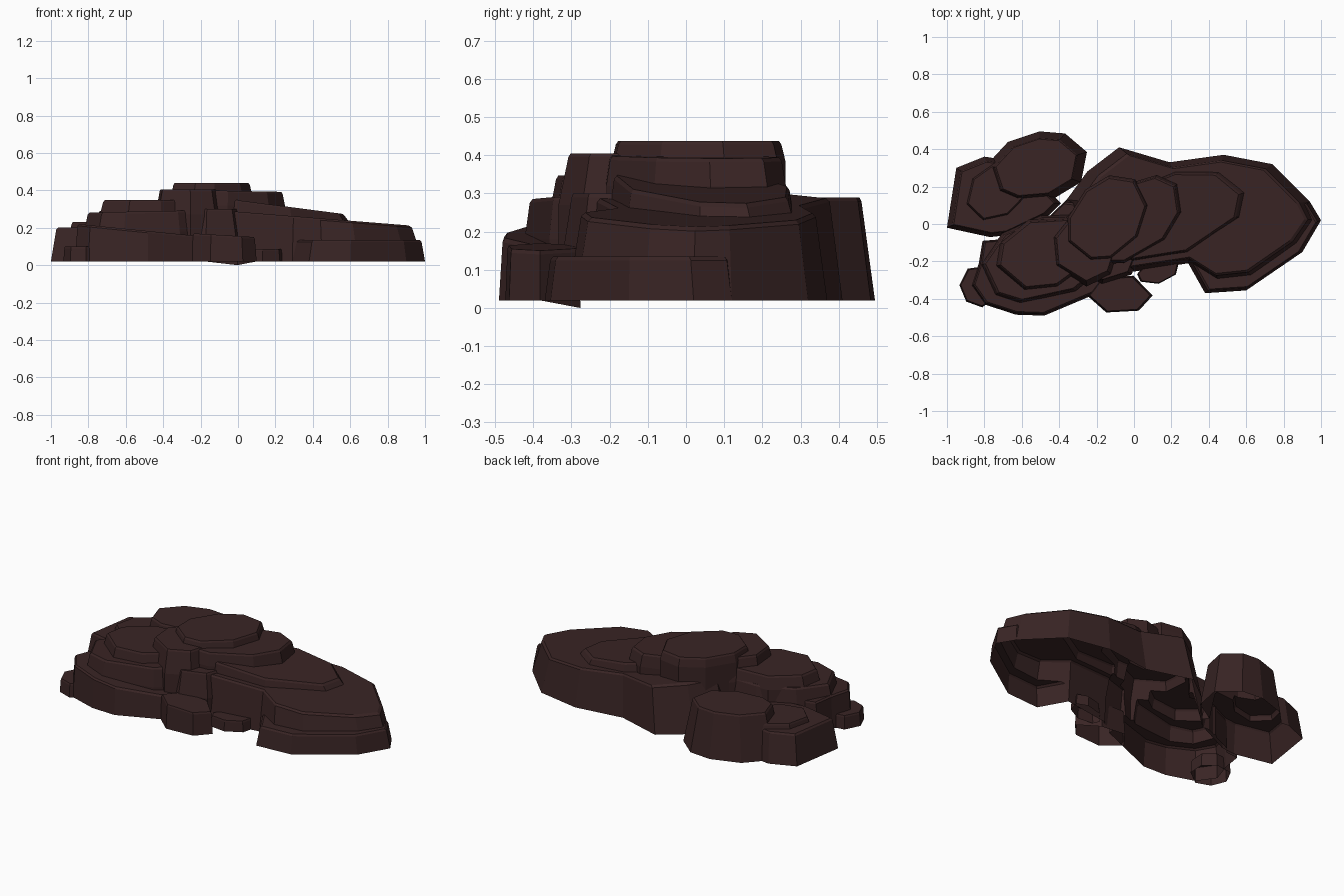
import bpy, bmesh, math, random

if "Cube" in bpy.data.objects:
    bpy.data.objects.remove(bpy.data.objects["Cube"])

random.seed(4)
stone = bpy.data.materials.new("dark brown stone")
stone.diffuse_color = (0.041, 0.0178, 0.0178, 1)
stone.use_nodes = True
stone.node_tree.nodes["Principled BSDF"].inputs["Base Color"].default_value = stone.diffuse_color
GROUND = 0.02
depth = 0.1


def oval(cx, cy, rx, ry, turn=0, n=8, rough=0.03):
    """Irregular n-sided outline, turned by some degrees."""
    t = math.radians(turn)
    pts = []
    for i in range(n):
        a = math.tau * i / n + random.uniform(-.12, .12)
        k = 1.03 + random.uniform(-rough, rough)
        u, v = rx * k * math.cos(a), ry * k * math.sin(a)
        pts.append((cx + u * math.cos(t) - v * math.sin(t), cy + u * math.sin(t) + v * math.cos(t)))
    return pts


def slab(name, outline, foot, top, shrink=0.94, gx=0.0):
    """Closed tapered prism: buried foot, leaning wall, chamfered and tilted top."""
    global depth
    depth += 0.007
    n = len(outline)
    cx = sum(p[0] for p in outline) / n
    cy = sum(p[1] for p in outline) / n
    bm = bmesh.new()

    def ring(s, z, slope):
        return [bm.verts.new((cx + (x - cx) * s, cy + (y - cy) * s, z + slope * (x - cx) * s))
                for x, y in outline]

    rings = [ring(1, -depth, 0), ring(1, foot, 0),
             ring(shrink + 0.015, top - 0.01, gx), ring(shrink - 0.015, top, gx)]
    for a, b in zip(rings, rings[1:]):
        for i in range(n):
            j = (i + 1) % n
            bm.faces.new((a[i], a[j], b[j], b[i]))
    bm.faces.new(rings[0][::-1])
    bm.faces.new(rings[-1])
    bmesh.ops.recalc_face_normals(bm, faces=bm.faces)
    me = bpy.data.meshes.new(name)
    bm.to_mesh(me)
    bm.free()
    ob = bpy.data.objects.new(name, me)
    bpy.context.collection.objects.link(ob)
    return ob


def fuse(name, slabs):
    """Fuse slabs into one shell and cut it open at ground level."""
    base, tools = slabs[0], slabs[1:]
    base.name = name
    for t in tools:
        m = base.modifiers.new("fuse", 'BOOLEAN')
        m.operation, m.solver, m.object = 'UNION', 'EXACT', t
    dg = bpy.context.evaluated_depsgraph_get()
    me = bpy.data.meshes.new_from_object(base.evaluated_get(dg))
    base.modifiers.clear()
    base.data = me
    for t in tools:
        bpy.data.objects.remove(t)
    bm = bmesh.new()
    bm.from_mesh(me)
    bmesh.ops.bisect_plane(bm, geom=bm.verts[:] + bm.edges[:] + bm.faces[:],
                           plane_co=(0, 0, GROUND), plane_no=(0, 0, 1), clear_inner=True)
    for f in bm.faces:
        f.smooth = False
        f.material_index = 0
    bm.to_mesh(me)
    bm.free()
    me.materials.clear()
    me.materials.append(stone)
    return base


# Main outcrop: broad body with a low ledge at the right
body_line = [(-.36, .13), (-.25, .28), (-.08, .41), (.19, .33), (.48, .37), (.74, .32),
             (.94, .12), (.99, .02), (.9, -.11), (.64, -.29), (.45, -.31), (.29, -.21), (-.3, -.3)]
body = slab("body", body_line, .02, .257, .89, -.08)
ledge_line = [(.29, -.21), (.38, -.37), (.6, -.355), (.9, -.15), (1, .02), (.94, .12), (.5, .15)]
ledge = slab("ledge", ledge_line, .02, .135, .93)

# Shelf, step and summit stacked on the body
shelf = slab("shelf", oval(.17, .045, .44, .215, 18, 9), .23, .325, .93, -.13)
step = slab("step", oval(-.02, .015, .315, .185, 36, 9), .32, .397, .94, -.02)
summit = slab("summit", oval(-.145, .03, .25, .185, 50, 9), .385, .438, .94)

# Front-left ridge tiers, with a high and a low shoulder
ridge_line = [(-.83, -.21), (-.87, -.33), (-.8, -.43), (-.63, -.485), (-.48, -.49), (-.1, -.33),
              (-.1, .1), (-.36, .13), (-.57, -.07), (-.81, -.09)]
ridge = slab("ridge", ridge_line, .02, .19, .95, -.1)
ridge_mid = slab("ridge_mid", oval(-.47, -.18, .36, .22, 20, 9), .18, .288, .93, .02)
ridge_top = slab("ridge_top", oval(-.47, -.15, .275, .185, 20), .27, .347, .92)
shoulder = slab("shoulder", oval(-.26, -.13, .19, .2, 10, 7), .27, .405, .86)
low_shoulder = slab("low_shoulder", oval(-.14, -.17, .19, .14, 10, 7), .16, .3, .85)
fuse("main_outcrop", [body, ledge, shelf, step, summit, ridge, ridge_mid, ridge_top, shoulder,
                      low_shoulder])

# Two-tier boulder at the back left
low_line = [(-1, -.02), (-.95, .3), (-.8, .36), (-.6, .33), (-.39, .11), (-.45, .05),
            (-.68, -.06), (-.77, -.07)]
low = slab("low", low_line, .02, .2, .89)
high = slab("high", oval(-.52, .3, .275, .185, 15, 9), .02, .29, .8)
plate = slab("plate", oval(-.73, .18, .18, .14, 40, 7), .19, .23)
fuse("back_left_boulder", [low, high, plate])

# Loose rocks around the foot
fuse("small_left_rock", [slab("rock", oval(-.82, -.33, .11, .11, 20, 7), .02, .1)])
fuse("small_front_rock", [slab("rock", oval(.13, -.25, .115, .065, 20, 7), .02, .085)])
front = fuse("front_rock", [slab("rock", oval(-.075, -.375, .17, .105, 0, 6, 0), .02, .16, .93, -.06)])
# the rear foot of the front rock dips to the ground
for v in front.data.vertices:
    if v.co.z < GROUND + .005 and v.co.y > -.34 and v.co.x > -.06:
        v.co.z = 0
